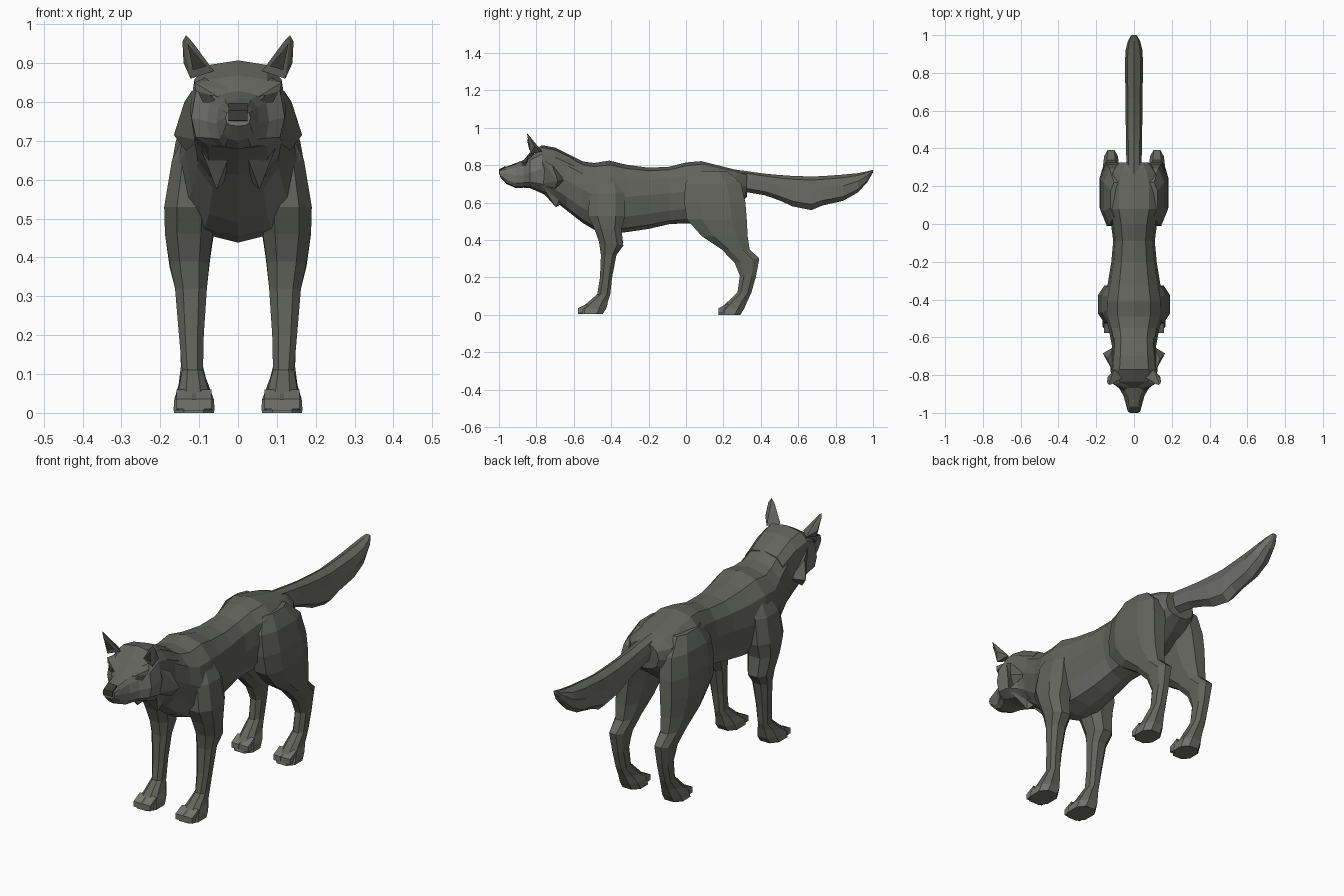
import bpy, bmesh, math
from mathutils import Vector


def material(name, rgb):
    m = bpy.data.materials.new(name)
    m.diffuse_color = (*rgb, 1)
    return m


COAT = material("grey coat", (0.122, 0.127, 0.106))
PALE = material("pale underfur", (0.172, 0.172, 0.160))
DARK = material("dark nose and eyes", (0.045, 0.045, 0.040))


def finish(name, bm, rule=None, mats=(COAT, PALE, DARK), mirror=False):
    bmesh.ops.recalc_face_normals(bm, faces=bm.faces)
    bm.normal_update()
    if rule:
        for f in bm.faces:
            f.material_index = rule(f.calc_center_median(), f.normal)
    me = bpy.data.meshes.new(name)
    bm.to_mesh(me)
    bm.free()
    ob = bpy.data.objects.new(name, me)
    bpy.context.collection.objects.link(ob)
    for m in mats:
        me.materials.append(m)
    if mirror:
        mod = ob.modifiers.new("Mirror", 'MIRROR')
        mod.use_mirror_merge = False
    return ob


def loft(name, rings, rule=None, mirror=False):
    """Skin a list of equal-length closed rings and cap both ends."""
    bm = bmesh.new()
    loops = [[bm.verts.new(p) for p in r] for r in rings]
    n = len(loops[0])
    for a, b in zip(loops, loops[1:]):
        for i in range(n):
            j = (i + 1) % n
            bm.faces.new((a[i], a[j], b[j], b[i]))
    bm.faces.new(loops[0])
    bm.faces.new(loops[-1])
    return finish(name, bm, rule, mirror=mirror)


def hull(name, pts, mat, mirror=True):
    bm = bmesh.new()
    for p in pts:
        bm.verts.new(p)
    bmesh.ops.convex_hull(bm, input=bm.verts)
    return finish(name, bm, mats=(mat,), mirror=mirror)


def spow(v, p):
    return math.copysign(abs(v) ** p, v)


def section(y, top, bot, w, mid, n=12, p=0.85):
    """Upright cross-section with its widest point at height mid."""
    ring = []
    for i in range(n):
        t = 2 * math.pi * i / n
        c = spow(math.cos(t), p)
        z = mid + c * ((top - mid) if c > 0 else (mid - bot))
        ring.append((w * spow(math.sin(t), p), y, z))
    return ring


def leg_ring(z, y0, y1, x0, x1, tilt=0.0, n=8):
    """Level cross-section of a leg; tilt raises the rear edge."""
    ring = []
    for i in range(n):
        t = 2 * math.pi * (i + 0.5) / n
        c, s = spow(math.cos(t), 0.8) / 0.94, spow(math.sin(t), 0.8) / 0.94
        ring.append(((x0 + x1) / 2 + c * (x1 - x0) / 2,
                     (y0 + y1) / 2 + s * (y1 - y0) / 2, z + tilt * s))
    return ring


# Trunk: neck, chest, waist and rump
trunk = [(-0.74, 0.885, 0.640, 0.105, 0.76), (-0.64, 0.865, 0.560, 0.118, 0.72),
         (-0.55, 0.820, 0.490, 0.135, 0.67), (-0.49, 0.812, 0.455, 0.155, 0.64),
         (-0.41, 0.825, 0.438, 0.158, 0.63), (-0.32, 0.803, 0.442, 0.140, 0.63),
         (-0.20, 0.787, 0.460, 0.120, 0.64), (-0.09, 0.792, 0.485, 0.110, 0.65),
         (0.00, 0.815, 0.490, 0.122, 0.66), (0.08, 0.822, 0.490, 0.145, 0.68),
         (0.19, 0.795, 0.520, 0.145, 0.68), (0.27, 0.775, 0.580, 0.125, 0.68),
         (0.325, 0.755, 0.630, 0.080, 0.69)]
loft("trunk", [section(*r) for r in trunk],
     lambda c, n: 1 if n.z < -0.45 and c.z < 0.62 and c.y < 0.1 else 0)

# Head with muzzle
head = [(-0.60, 0.845, 0.560, 0.112, 0.72), (-0.70, 0.895, 0.610, 0.118, 0.76),
        (-0.77, 0.907, 0.650, 0.124, 0.78), (-0.835, 0.868, 0.678, 0.120, 0.76),
        (-0.868, 0.828, 0.680, 0.080, 0.75), (-0.91, 0.812, 0.678, 0.055, 0.745),
        (-0.96, 0.793, 0.700, 0.042, 0.755), (-0.995, 0.778, 0.738, 0.032, 0.76)]
loft("head", [section(*r, p=0.7) for r in head],
     lambda c, n: 1 if c.y < -0.72 and c.z < 0.81 and n.z < 0.5 else 0)
hull("nose", [(x, y, z) for x in (-0.024, 0.024)
              for y, z in ((-0.965, 0.797), (-1.0, 0.778), (-1.0, 0.752), (-0.97, 0.745))],
     DARK, mirror=False)
hull("eye", [(0.055, -0.882, 0.800), (0.104, -0.848, 0.828), (0.075, -0.866, 0.822),
             (0.090, -0.862, 0.798), (0.06, -0.840, 0.81)], DARK)
hull("brow", [(0.025, -0.868, 0.828), (0.112, -0.846, 0.850), (0.108, -0.850, 0.828),
              (0.05, -0.880, 0.812), (0.08, -0.80, 0.865), (0.03, -0.83, 0.86)], COAT)

# Ears with dark inner plates
hull("ear", [(0.062, -0.815, 0.880), (0.122, -0.830, 0.860), (0.105, -0.770, 0.875),
             (0.118, -0.848, 0.955), (0.134, -0.850, 0.972), (0.143, -0.838, 0.955),
             (0.140, -0.810, 0.900)], COAT)
hull("inner_ear", [(0.082, -0.830, 0.892), (0.116, -0.838, 0.882), (0.130, -0.853, 0.950),
                   (0.112, -0.830, 0.890)], DARK)

# Cheek ruff and throat tufts
hull("cheek_ruff", [(0.118, -0.77, 0.83), (0.138, -0.715, 0.80), (0.165, -0.685, 0.715),
                    (0.105, -0.65, 0.72), (0.100, -0.78, 0.70), (0.135, -0.70, 0.675)], COAT)
hull("throat_tuft", [(0.02, -0.78, 0.67), (0.10, -0.77, 0.69), (0.09, -0.66, 0.66),
                     (0.055, -0.695, 0.575), (0.03, -0.66, 0.60)], PALE)


def paw_rule(c, n):
    return 1 if c.z < 0.035 else 0


# Front legs, shoulder down to paw
front = [(0.74, -0.47, -0.36, 0.06, 0.125), (0.65, -0.515, -0.33, 0.06, 0.170),
         (0.53, -0.525, -0.325, 0.06, 0.190), (0.46, -0.490, -0.345, 0.064, 0.188),
         (0.38, -0.465, -0.335, 0.074, 0.176, -0.01), (0.32, -0.455, -0.372, 0.080, 0.162),
         (0.20, -0.460, -0.395, 0.088, 0.152), (0.11, -0.475, -0.405, 0.090, 0.144),
         (0.065, -0.545, -0.415, 0.076, 0.153, 0.015), (0.035, -0.578, -0.425, 0.062, 0.164),
         (0.006, -0.578, -0.445, 0.060, 0.166)]
loft("front_leg", [leg_ring(*r) for r in front], paw_rule, mirror=True)

# Hind legs, thigh down to paw
hind = [(0.77, 0.04, 0.22, 0.05, 0.125), (0.70, -0.005, 0.295, 0.04, 0.160),
        (0.60, -0.010, 0.318, 0.045, 0.178), (0.51, 0.005, 0.325, 0.055, 0.182),
        (0.42, 0.085, 0.330, 0.068, 0.175), (0.35, 0.190, 0.340, 0.078, 0.165),
        (0.29, 0.260, 0.392, 0.085, 0.158, 0.012), (0.21, 0.288, 0.375, 0.090, 0.150),
        (0.12, 0.275, 0.350, 0.090, 0.147), (0.065, 0.205, 0.330, 0.078, 0.153, 0.012),
        (0.035, 0.178, 0.312, 0.064, 0.163), (0.0, 0.172, 0.290, 0.062, 0.165)]
loft("hind_leg", [leg_ring(*r) for r in hind], paw_rule, mirror=True)

# Toe plates on each paw
for name, y in (("front_toe", -0.578), ("hind_toe", 0.174)):
    for x in (0.088, 0.138):
        hull(name, [(x + dx, y + dy, z) for dx in (-0.02, 0.02)
                    for dy, z in ((0.0, 0.010), (0.0, 0.036), (0.05, 0.06), (0.05, 0.008))], PALE)

# Bushy tail with a ragged pale underside
tail = [(0.20, 0.785, 0.720, 0.030, 0.76), (0.30, 0.772, 0.660, 0.040, 0.73),
        (0.42, 0.755, 0.640, 0.042, 0.71), (0.50, 0.748, 0.612, 0.043, 0.69),
        (0.57, 0.743, 0.580, 0.045, 0.68), (0.67, 0.740, 0.560, 0.045, 0.67),
        (0.73, 0.742, 0.585, 0.046, 0.68), (0.84, 0.750, 0.610, 0.048, 0.69),
        (0.92, 0.758, 0.655, 0.045, 0.715), (0.97, 0.768, 0.710, 0.032, 0.745),
        (1.00, 0.776, 0.762, 0.014, 0.77)]
loft("tail", [section(*r, n=8, p=0.95) for r in tail],
     lambda c, n: 1 if n.z < -0.1 and c.y > 0.35 else 0)
